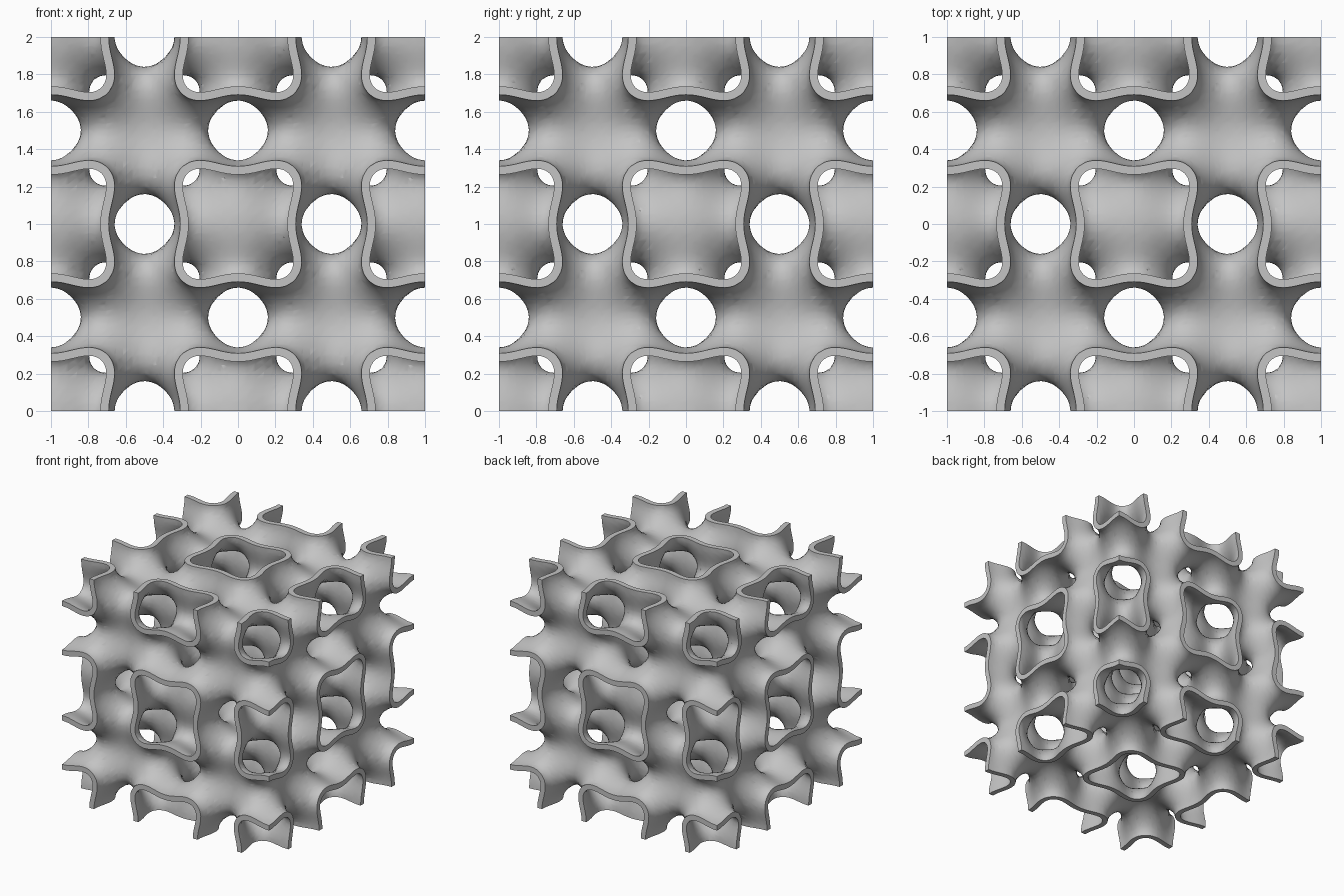
import bpy
import bmesh
from math import cos, sin, pi, radians
from mathutils import Vector

STEPS = 48            # grid steps along each side of the cube
SIZE = 2.0
THICKNESS = 0.045
SNAP = 0.2            # crossings this close to a grid corner join it
ORIGIN = Vector((-1, -1, 0))
W = 2 * pi            # one lattice period per unit

cube = bpy.data.objects.get("Cube")
if cube:
    bpy.data.objects.remove(cube, do_unlink=True)


# Periodic field whose zero level is the middle of the sheet
def field(p):
    a, b, c = (cos(W * v) for v in p)
    return 2 * (a * b + b * c + c * a) - 2 * (a * a + b * b + c * c) + 3


def gradient(p):
    c = [cos(W * v) for v in p]
    total = sum(c)
    return Vector([-W * sin(W * v) * (2 * (total - k) - 4 * k) for v, k in zip(p, c)])


def grid_point(g):
    return ORIGIN + Vector(g) * (SIZE / STEPS)


N = STEPS + 1
values = {(i, j, k): field(grid_point((i, j, k)))
          for i in range(N) for j in range(N) for k in range(N)}

points = []
index_of = {}
triangles = {}


# Point where the sheet crosses a grid edge, shared between neighbours
def crossing(a, b):
    if b < a:
        a, b = b, a
    t = values[a] / (values[a] - values[b])
    key = a if t < SNAP else b if t > 1 - SNAP else (a, b)
    if key not in index_of:
        if key == a or key == b:
            p = grid_point(key)
        else:
            p = grid_point(a).lerp(grid_point(b), t)
        for _ in range(5):
            g = gradient(p)
            p = p - g * (field(p) / max(g.length_squared, 1e-6))
        index_of[key] = len(points)
        points.append(p)
    return index_of[key]


# Keep triangles facing up the field; coincident pairs cancel
def add_triangle(a, b, c):
    if len({a, b, c}) < 3:
        return
    key = frozenset((a, b, c))
    if key in triangles:
        del triangles[key]
        return
    pa, pb, pc = points[a], points[b], points[c]
    facing = (pb - pa).cross(pc - pa).dot(gradient((pa + pb + pc) / 3))
    triangles[key] = (a, b, c) if facing > 0 else (a, c, b)


def cut_tetrahedron(corners):
    inside = [c for c in corners if values[c] > 0]
    outside = [c for c in corners if values[c] <= 0]
    if len(inside) == 2 and len(outside) == 2:
        (a, b), (c, d) = inside, outside
        ring = [crossing(a, c), crossing(a, d), crossing(b, d), crossing(b, c)]
        add_triangle(ring[0], ring[1], ring[2])
        add_triangle(ring[0], ring[2], ring[3])
    elif inside and outside:
        add_triangle(*[crossing(a, b) for a in inside for b in outside])


def step(g, axis):
    return tuple(v + (n == axis) for n, v in enumerate(g))


# Walk the grid, splitting each crossed cell into six tetrahedra
paths = [(a, b, 3 - a - b) for a in range(3) for b in range(3) if a != b]
for i in range(STEPS):
    for j in range(STEPS):
        for k in range(STEPS):
            signs = {values[i + u, j + v, k + w] > 0
                     for u in (0, 1) for v in (0, 1) for w in (0, 1)}
            if len(signs) < 2:
                continue
            for path in paths:
                corners = [(i, j, k)]
                for axis in path:
                    corners.append(step(corners[-1], axis))
                cut_tetrahedron(corners)

# Thicken the sheet to both sides and close the rims on the cube faces
bm = bmesh.new()
front, back = [], []
for p in points:
    offset = gradient(p).normalized() * (THICKNESS / 2)
    front.append(bm.verts.new(p + offset))
    back.append(bm.verts.new(p - offset))

edge_use = {}
for tri in triangles.values():
    bm.faces.new([front[n] for n in tri])
    bm.faces.new([back[n] for n in reversed(tri)])
    for n in range(3):
        a, b = tri[n], tri[(n + 1) % 3]
        edge_use.setdefault(frozenset((a, b)), []).append((a, b))
for uses in edge_use.values():
    if len(uses) == 1:
        a, b = uses[0]
        bm.faces.new((front[b], front[a], back[a], back[b]))
bmesh.ops.delete(bm, geom=[v for v in bm.verts if not v.link_faces], context='VERTS')

mesh = bpy.data.meshes.new("lattice_sheet")
bm.to_mesh(mesh)
bm.free()

# Plain grey material
grey = bpy.data.materials.new("plain_grey")
grey.use_nodes = True
colour = (0.55, 0.55, 0.55, 1)
grey.diffuse_color = colour
shader = next(n for n in grey.node_tree.nodes if n.type == 'BSDF_PRINCIPLED')
shader.inputs["Base Color"].default_value = colour
mesh.materials.append(grey)

lattice = bpy.data.objects.new("lattice_sheet", mesh)
bpy.context.collection.objects.link(lattice)
bpy.ops.object.select_all(action='DESELECT')
lattice.select_set(True)
bpy.context.view_layer.objects.active = lattice
bpy.ops.object.shade_smooth_by_angle(angle=radians(40))
